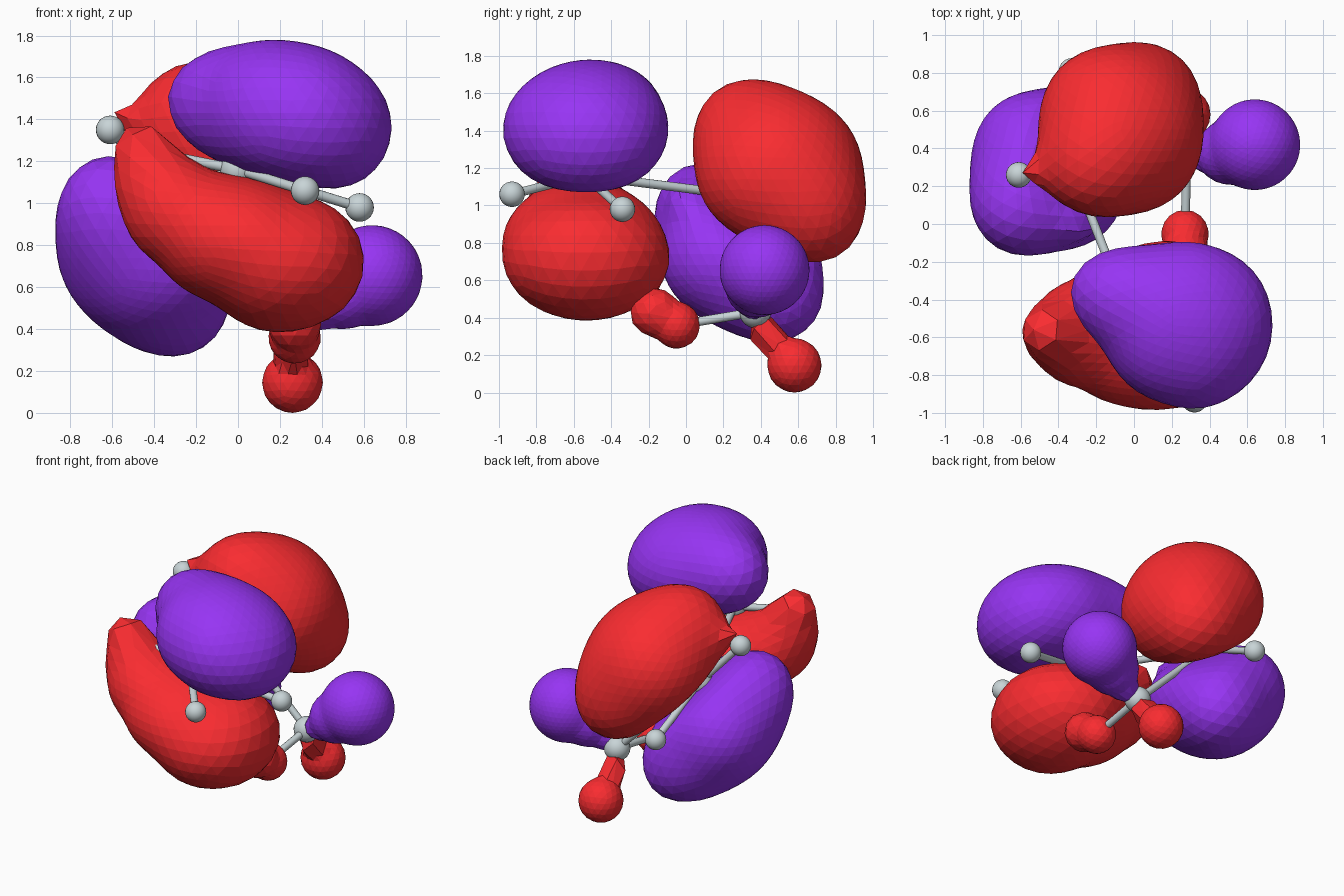
import bpy, bmesh, math
from mathutils import Vector

if "Cube" in bpy.data.objects:
    bpy.data.objects.remove(bpy.data.objects["Cube"])


def material(name, color):
    m = bpy.data.materials.new(name)
    m.diffuse_color = color
    m.use_nodes = True
    m.node_tree.nodes["Principled BSDF"].inputs["Base Color"].default_value = m.diffuse_color
    return m


RED = material("red", (0.95, 0.025, 0.03, 1))
PURPLE = material("purple", (0.31, 0.035, 0.9, 1))
PALE = material("pale", (0.58, 0.66, 0.68, 1))


def part_distance(p, part):
    """Ball (x, y, z, r), or ellipsoid when a half-axis vector follows."""
    q, r = p - Vector(part[:3]), part[3]
    if len(part) > 4:
        axis = Vector(part[4])
        u = axis.normalized()
        q = q + u * q.dot(u) * (r / axis.length - 1)
    return q.length - r


def blend_distance(p, parts, k, cut):
    """Distance from p to a soft union, trimmed by a rounded plane."""
    d = [part_distance(p, b) for b in parts]
    low = min(d)
    d = low - k * math.log(sum(math.exp((low - v) / k) for v in d))
    if cut:
        side = (Vector(cut[0]) - p).dot(Vector(cut[1]).normalized())
        high = max(d, side)
        d = high + 0.035 * math.log(math.exp((d - high) / 0.035) + math.exp((side - high) / 0.035))
    return d


def lobe(name, centre, parts, mat, detail=4, k=0.035, cut=None):
    """Shrink an icosphere from outside onto the soft union of parts."""
    centre = Vector(centre)
    bm = bmesh.new()
    bmesh.ops.create_icosphere(bm, subdivisions=detail, radius=1)
    for v in bm.verts:
        ray = v.co.normalized()
        t = 1.6
        for _ in range(80):
            d = blend_distance(centre + ray * t, parts, k, cut)
            t -= d
            if d < 0.001 or t < 0.01:
                break
        v.co = centre + ray * max(t, 0.01)
    mesh = bpy.data.meshes.new(name)
    bm.to_mesh(mesh)
    bm.free()
    mesh.materials.append(mat)
    bpy.context.collection.objects.link(bpy.data.objects.new(name, mesh))


def atom(name, p, r):
    bpy.ops.mesh.primitive_uv_sphere_add(segments=24, ring_count=14, radius=r, location=p)
    o = bpy.context.object
    o.name = name
    o.data.materials.append(PALE)
    bpy.ops.object.shade_smooth()


def bond(name, a, b):
    a, b = Vector(a), Vector(b)
    bpy.ops.mesh.primitive_cylinder_add(vertices=14, radius=0.024, depth=(b - a).length,
                                        location=(a + b) / 2)
    o = bpy.context.object
    o.name = name
    o.data.materials.append(PALE)
    o.rotation_euler = (b - a).to_track_quat('Z', 'Y').to_euler()
    bpy.ops.object.shade_smooth_by_angle()


# Skeleton: three large atoms in a chain, each with its small atoms
big = [(0.0, -0.54, 1.16), (-0.34, 0.33, 1.05), (0.28, 0.37, 0.43)]
small = [
    [(0.32, -0.93, 1.06), (0.58, -0.34, 0.98), (-0.45, -0.56, 1.25)],
    [(-0.61, 0.26, 1.35), (-0.33, 0.81, 0.82)],
    [(0.27, -0.05, 0.36), (0.26, 0.58, 0.14), (0.64, 0.42, 0.65)],
]
for i, c in enumerate(big):
    atom(f"large_atom_{i}", c, 0.085)
    for j, h in enumerate(small[i]):
        atom(f"small_atom_{i}_{j}", h, 0.068)
        bond(f"bond_{i}_{j}", c, h)
bond("chain_bond_0", big[0], big[1])
bond("chain_bond_1", big[1], big[2])

# Front pair of large lobes
lobe("front_upper_lobe", (0.22, -0.5, 1.43), [
    (0.31, -0.54, 1.405, 0.34, (-0.03, 0.43, 0)),
    (0.16, -0.53, 1.44, 0.325, (0, 0.39, 0)),
    (0.07, -0.43, 1.45, 0.29, (0.39, -0.13, -0.08)),
    (0.44, -0.53, 1.36, 0.29, (0, 0.36, 0))], PURPLE,
    cut=((0.2, -0.5, 1.09), (0.22, 0, 0.97)))
lobe("front_lower_lobe", (-0.05, -0.56, 0.84), [
    (-0.46, -0.57, 1.25, 0.13), (-0.40, -0.58, 1.09, 0.18),
    (-0.30, -0.58, 0.96, 0.24, (0, 0.27, 0)), (-0.10, -0.56, 0.84, 0.29, (0, 0.37, 0)),
    (0.05, -0.55, 0.81, 0.29, (0, 0.41, 0)), (0.18, -0.53, 0.71, 0.32, (0, 0.43, 0)),
    (0.31, -0.54, 0.72, 0.29, (0, 0.38, 0))], RED)

# Back pair of large lobes, flattened where they face each other
lobe("back_upper_lobe", (-0.07, 0.5, 1.2), [
    (-0.07, 0.50, 1.18, 0.39, (0.24, 0.33, -0.41)),
    (-0.07, 0.50, 1.19, 0.39, (-0.29, 0.34, 0.09)),
    (-0.36, 0.30, 1.36, 0.14), (-0.55, 0.28, 1.40, 0.05)], RED,
    cut=((-0.27, 0.35, 1.0), (0.6, 0.3, 0.745)))
lobe("back_lower_lobe", (-0.46, 0.28, 0.74), [
    (-0.45, 0.285, 0.75, 0.365, (0.26, 0.34, -0.40)),
    (-0.45, 0.285, 0.75, 0.36, (-0.28, 0.33, 0.09)),
    (-0.32, 0.06, 1.02, 0.14)], PURPLE,
    cut=((-0.27, 0.35, 0.96), (-0.6, -0.3, -0.745)))

# Small lobes around the end of the chain
lobe("right_small_lobe", (0.62, 0.42, 0.64), [
    (0.64, 0.42, 0.655, 0.24), (0.50, 0.38, 0.57, 0.17), (0.38, 0.36, 0.48, 0.09)],
    PURPLE, k=0.012)
lobe("bottom_small_lobe", (0.26, 0.58, 0.145), [
    (0.26, 0.58, 0.145, 0.145), (0.26, 0.49, 0.25, 0.07), (0.26, 0.42, 0.33, 0.09)],
    RED, 3, k=0.012)
lobe("inner_small_lobe", (0.27, -0.07, 0.37), [
    (0.27, -0.05, 0.36, 0.125), (0.27, -0.17, 0.43, 0.13)], RED, 3, k=0.012)
